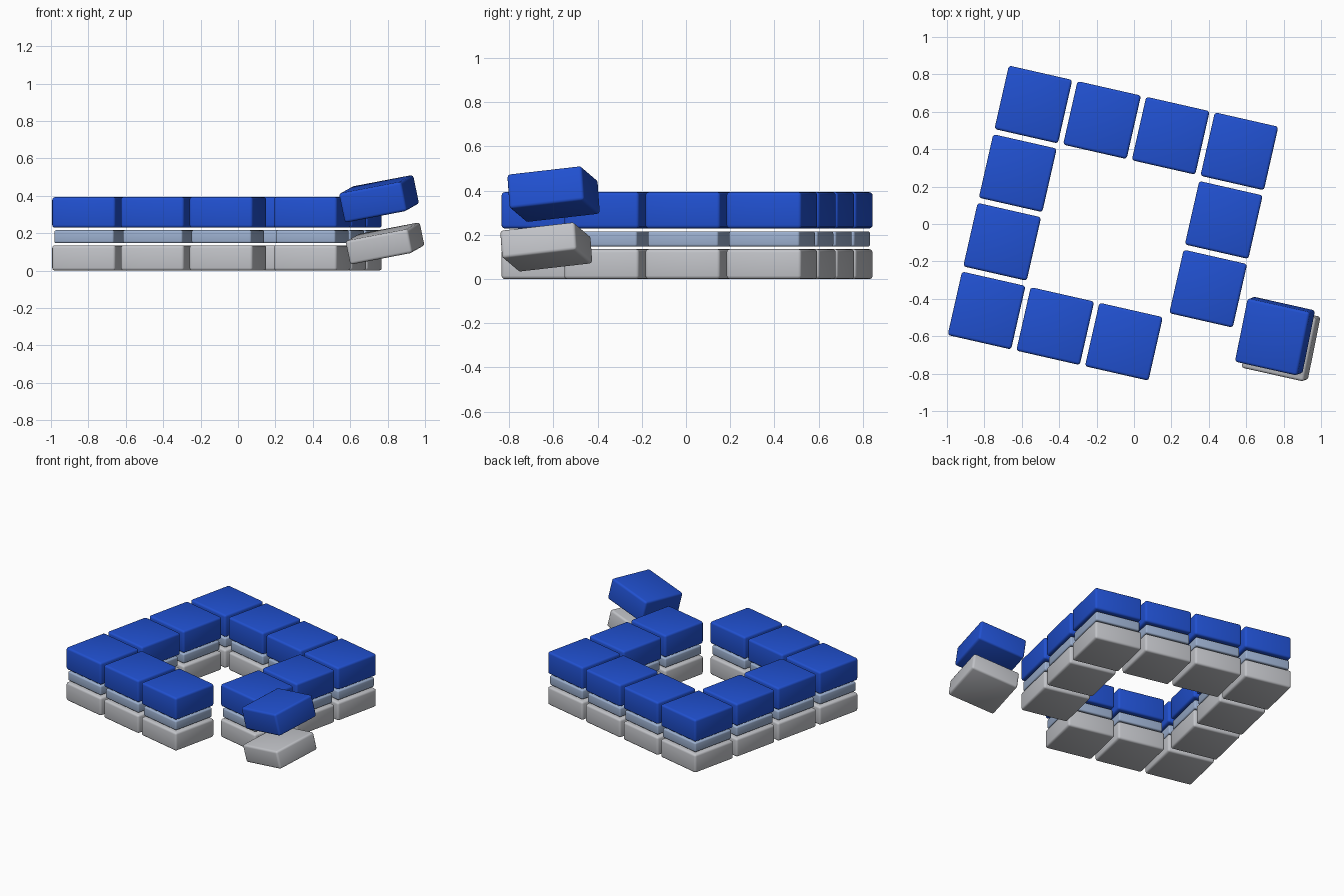
import bpy
import math
from mathutils import Matrix, Vector

if "Cube" in bpy.data.objects:
    bpy.data.objects.remove(bpy.data.objects["Cube"])


def material(name, rgb):
    m = bpy.data.materials.new(name)
    m.diffuse_color = (*rgb, 1)
    m.use_nodes = True
    m.node_tree.nodes["Principled BSDF"].inputs["Base Color"].default_value = m.diffuse_color
    return m


BLUE = material("royal blue", (0.015, 0.082, 0.64))
PALE = material("pale steel blue", (0.33, 0.43, 0.62))
GREY = material("light grey", (0.54, 0.55, 0.58))

TURN = math.radians(-12.8)
PITCH = 0.3765
TILE = 0.348


def slab(name, size, height, centre, rotation, mat, bevel):
    """Rounded square slab."""
    bpy.ops.mesh.primitive_cube_add(size=1)
    ob = bpy.context.object
    ob.name = name
    ob.data.transform(Matrix.Diagonal((size, size, height, 1)))
    ob.data.materials.append(mat)
    mod = ob.modifiers.new("rounded edges", 'BEVEL')
    mod.width = bevel
    mod.segments = 3
    bpy.ops.object.modifier_apply(modifier=mod.name)
    bpy.ops.object.shade_smooth_by_angle(angle=math.radians(40))
    ob.matrix_world = Matrix.Translation(centre) @ rotation.to_4x4()
    return ob


# Ring of stacked tiles around a 4 x 4 grid, with the front right corner missing
flat = Matrix.Rotation(TURN, 3, 'Z')
step_x = flat @ Vector((PITCH, 0, 0))
step_y = flat @ Vector((0, -PITCH, 0))
start = Vector((-0.538, 0.639, 0))

layers = [  # name, size, bottom, top, material, bevel
    ("base_tile", TILE, 0.0, 0.135, GREY, 0.015),
    ("middle_tile", TILE - 0.02, 0.147, 0.216, PALE, 0.01),
    ("top_tile", TILE, 0.229, 0.393, BLUE, 0.015),
]
for i in range(4):
    for j in range(4):
        if (0 < i < 3 and 0 < j < 3) or (i, j) == (3, 3):
            continue
        spot = start + step_x * i + step_y * j
        for name, size, low, high, mat, bevel in layers:
            centre = spot + Vector((0, 0, (low + high) / 2))
            slab(f"{name}_{i}_{j}", size, high - low, centre, flat, mat, bevel)

# Loose corner pair, tipped up at the right and back
u = Vector((0.335, -0.075, 0.064)).normalized()
n = u.cross(Vector((0.076, 0.335, 0.040))).normalized()
v = n.cross(u)
tipped = Matrix((u, v, n)).transposed()
slab("loose_top_tile", TILE, 0.16, (0.754, -0.599, 0.384), tipped, BLUE, 0.015)
slab("loose_base_tile", TILE, 0.13, (0.786, -0.632, 0.145), tipped, GREY, 0.015)
